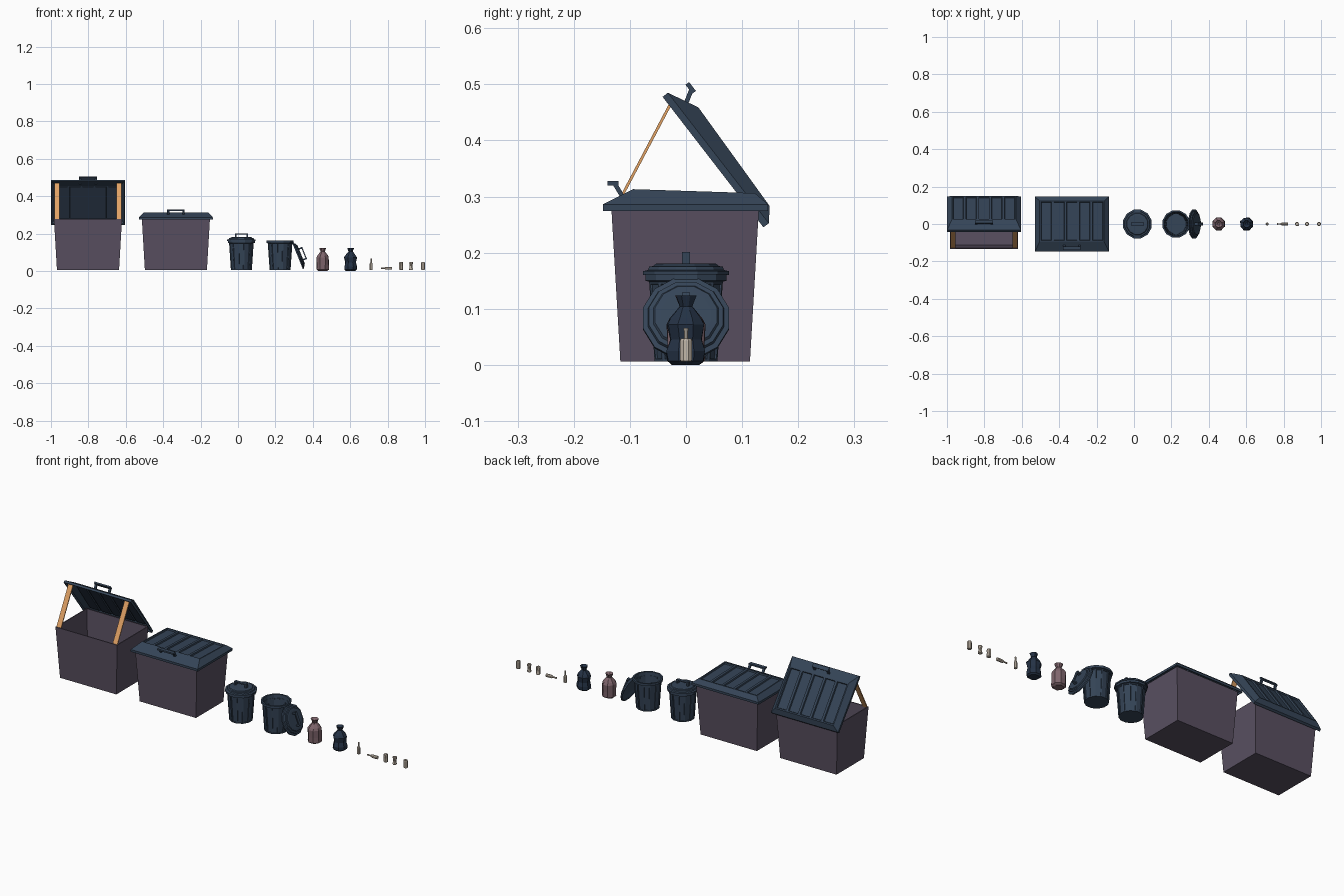
import bpy, bmesh, math, random
from mathutils import Matrix, Vector

if "Cube" in bpy.data.objects:
    bpy.data.objects.remove(bpy.data.objects["Cube"])

random.seed(4)
T = Matrix.Translation


def mat(name, c):
    m = bpy.data.materials.new(name)
    m.diffuse_color = (*c, 1)
    m.use_nodes = True
    m.node_tree.nodes["Principled BSDF"].inputs["Base Color"].default_value = m.diffuse_color
    return m


PURPLE = mat("purple_grey", (0.10, 0.08, 0.12))
BLUE = mat("dark_blue", (0.035, 0.058, 0.095))
ORANGE = mat("orange", (0.75, 0.36, 0.13))
PINK = mat("dusty_pink", (0.21, 0.13, 0.15))
NAVY = mat("navy", (0.018, 0.032, 0.06))
BEIGE = mat("beige", (0.55, 0.48, 0.40))


def finish(name, bm, material, matrix=Matrix()):
    bmesh.ops.recalc_face_normals(bm, faces=bm.faces)
    me = bpy.data.meshes.new(name)
    bm.to_mesh(me)
    bm.free()
    me.materials.append(material)
    ob = bpy.data.objects.new(name, me)
    ob.matrix_world = matrix
    bpy.context.collection.objects.link(ob)
    return ob


def skin(bm, rings):
    for a, b in zip(rings, rings[1:]):
        n = len(a)
        for i in range(n):
            j = (i + 1) % n
            bm.faces.new((a[i], a[j], b[j], b[i]))


def rect_loft(rects):
    """Rings from (half_x, y_front, y_back, z_front, z_back)."""
    bm = bmesh.new()
    rings = [[bm.verts.new(p) for p in ((-h, a, za), (h, a, za), (h, b, zb), (-h, b, zb))]
             for h, a, b, za, zb in rects]
    skin(bm, rings)
    return bm, rings


def revolve(profile, n, jitter=0.0):
    """Closed ends; profile is (radius, z)."""
    bm = bmesh.new()
    rings = []
    for r, z in profile:
        ring = []
        for i in range(n):
            a = 2 * math.pi * (i + 0.5) / n
            k = r * (1 + random.uniform(-jitter, jitter))
            ring.append(bm.verts.new((k * math.cos(a), k * math.sin(a), z)))
        rings.append(ring)
    skin(bm, rings)
    bm.faces.new(rings[0])
    bm.faces.new(rings[-1])
    return bm


def add_beam(bm, p, q, wx, t):
    """Box from p to q, width wx along x and thickness t."""
    p, q = Vector(p), Vector(q)
    d = (q - p).normalized()
    x = Vector((1, 0, 0))
    s = d.cross(x) * t / 2
    ends = [[bm.verts.new(c + x * wx / 2 * i + s * j)
             for i, j in ((-1, -1), (1, -1), (1, 1), (-1, 1))] for c in (p, q)]
    skin(bm, ends)
    bm.faces.new(ends[0])
    bm.faces.new(ends[1])


# Dumpsters: hollow tapered body, panelled lid, lid handle
def dumpster(prefix, x, lid_matrix):
    bm, r = rect_loft([(0.166, -0.117, 0.114, 0.006, 0.006),
                       (0.182, -0.133, 0.130, 0.279, 0.279),
                       (0.177, -0.128, 0.125, 0.279, 0.279),
                       (0.161, -0.112, 0.109, 0.011, 0.011)])
    bm.faces.new(r[0])
    bm.faces.new(r[-1])
    finish(prefix + "_body", bm, PURPLE, T((x, 0, 0)))

    # Lid with its origin at the back lower edge
    bm, r = rect_loft([(0.198, -0.294, 0, 0, 0), (0.198, -0.294, 0, 0.012, 0.012),
                       (0.172, -0.240, -0.023, 0.039, 0.032)])
    top = bm.faces.new(r[-1])
    top.normal_update()
    for i in range(1, 5):
        tops = [f for f in bm.faces if abs(f.normal.z) > 0.95 or f is top]
        bm.normal_update()
        tops = [f for f in bm.faces if abs(f.normal.z) > 0.95]
        geom = tops + list({e for f in tops for e in f.edges}) + list({v for f in tops for v in f.verts})
        bmesh.ops.bisect_plane(bm, geom=geom, plane_co=(-0.172 + i * 0.0688, 0, 0), plane_no=(1, 0, 0))
    bmesh.ops.recalc_face_normals(bm, faces=bm.faces)
    bm.normal_update()
    if any(f.normal.z < -0.9 for f in bm.faces):
        bmesh.ops.reverse_faces(bm, faces=bm.faces)
    panels = [f for f in bm.faces if f.normal.z > 0.95]
    bmesh.ops.inset_individual(bm, faces=panels, thickness=0.009, depth=0)
    bmesh.ops.inset_individual(bm, faces=panels, thickness=0.003, depth=-0.007)
    lid = finish(prefix + "_lid", bm, BLUE, lid_matrix)
    s = lid.modifiers.new("shell", "SOLIDIFY")
    s.thickness = 0.005
    s.offset = -1

    bm = bmesh.new()
    add_beam(bm, (0, -0.286, 0.0495), (0, -0.266, 0.0495), 0.094, 0.008)
    for sx in (-1, 1):
        add_beam(bm, (sx * 0.041, -0.258, 0.024), (sx * 0.041, -0.273, 0.049), 0.012, 0.008)
    finish(prefix + "_lid_handle", bm, BLUE, lid_matrix)


XO, XC = -0.802, -0.332
dumpster("closed_dumpster", XC, T((XC, 0.146, 0.274)))
dumpster("open_dumpster", XO, T((XO, 0.138, 0.245)) @ Matrix.Rotation(math.radians(-52.3), 4, 'X'))

# Straps propping the open lid
for side, sx in (("left", -1), ("right", 1)):
    bm = bmesh.new()
    add_beam(bm, (sx * 0.166, -0.128, 0.275), (sx * 0.166, -0.026, 0.468), 0.027, 0.005)
    finish("lid_strap_" + side, bm, ORANGE, T((XO, 0, 0)))


# Round bins: panelled hollow body with a rim
def bin_body(name, x):
    bm = revolve([(0.058, 0.006), (0.068, 0.148), (0.075, 0.150), (0.075, 0.162),
                  (0.066, 0.162), (0.055, 0.011)], 12)
    bmesh.ops.recalc_face_normals(bm, faces=bm.faces)
    sides = [f for f in bm.faces if abs(f.normal.z) < 0.3 and 0.07 < f.calc_center_median().z < 0.08
             and f.normal.dot(f.calc_center_median()) > 0]
    bmesh.ops.inset_individual(bm, faces=sides, thickness=0.006, depth=0)
    bmesh.ops.inset_individual(bm, faces=sides, thickness=0.002, depth=-0.004)
    finish(name, bm, BLUE, T((x, 0, 0)))


def bin_lid(name, matrix):
    bm = revolve([(0.055, 0.012), (0.074, 0.003), (0.074, 0), (0.079, 0), (0.079, 0.007),
                  (0.070, 0.009), (0.068, 0.015), (0.060, 0.016), (0.057, 0.020), (0.046, 0.021)], 12)
    finish(name, bm, BLUE, matrix)
    bm = bmesh.new()
    add_beam(bm, (0, 0, 0.035), (0, 0, 0.041), 0.070, 0.015)
    for sx in (-1, 1):
        add_beam(bm, (sx * 0.031, 0, 0.018), (sx * 0.031, 0, 0.036), 0.008, 0.015)
    finish(name + "_handle", bm, BLUE, matrix)


bin_body("closed_bin", 0.018)
bin_lid("closed_bin_lid", T((0.018, 0, 0.160)))
bin_body("open_bin", 0.225)
bin_lid("leaning_bin_lid", T((0.318, 0, 0.081)) @ Matrix.Rotation(math.radians(67.9), 4, 'Y'))

# Tied rubbish bags
bag = [(0.026, 0.0), (0.035, 0.007), (0.034, 0.035), (0.036, 0.072), (0.030, 0.083),
       (0.017, 0.098), (0.012, 0.104), (0.020, 0.124), (0.006, 0.112)]
finish("pink_bag", revolve(bag, 8, 0.06), PINK, T((0.453, 0, 0)))
bag[2:4] = [(0.036, 0.025), (0.030, 0.045), (0.036, 0.072)]
finish("blue_bag", revolve(bag, 8, 0.06), NAVY, T((0.602, 0, 0)))

# Bottles: one standing, one lying with its neck to the left
bottle = [(0.0085, 0), (0.0085, 0.032), (0.004, 0.041), (0.0035, 0.055),
          (0.0045, 0.055), (0.0045, 0.060)]
finish("standing_bottle", revolve(bottle, 8), BEIGE, T((0.712, 0, 0.006)))
finish("lying_bottle", revolve(bottle, 8), BEIGE,
       T((0.824, 0, 0.0145)) @ Matrix.Rotation(math.radians(-90), 4, 'Y'))

# Drink cans: dented, crushed and intact
for name, x, waist, j in (("dented_can", 0.872, 0.0105, 0.08),
                          ("crushed_can", 0.925, 0.0075, 0.1), ("intact_can", 0.989, 0.0112, 0)):
    prof = [(0.0095, 0), (0.0112, 0.003), (waist, 0.020), (0.0112, 0.037), (0.0095, 0.041),
            (0.0085, 0.041), (0.008, 0.039)]
    finish(name, revolve(prof, 8, j), BEIGE, T((x, 0, 0.006)))
